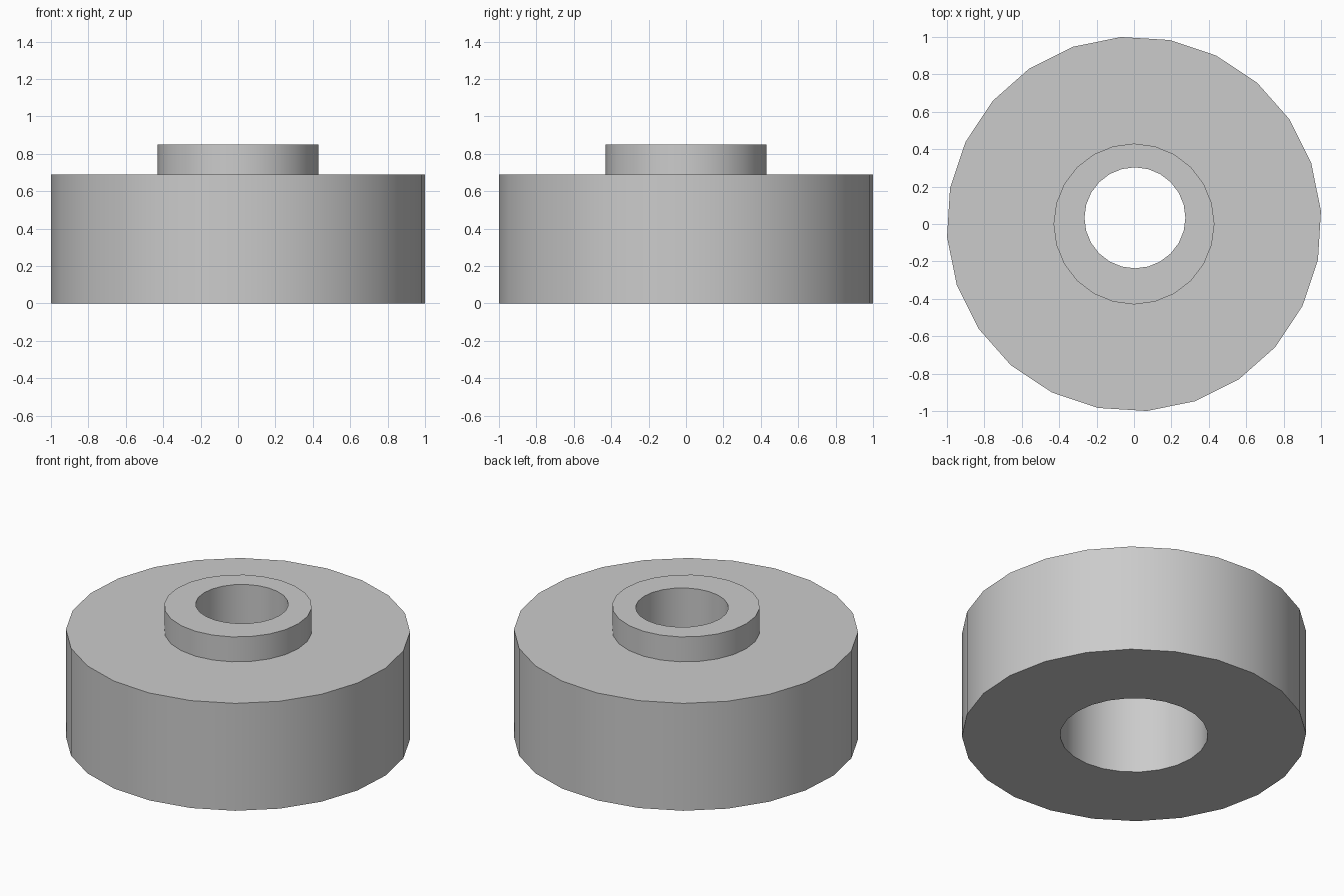
import bpy
import bmesh
from math import cos, sin, radians, tau

SIDES = 24

cube = bpy.data.objects.get("Cube")
if cube:
    bpy.data.objects.remove(cube, do_unlink=True)

grey = bpy.data.materials.new("plain grey")
grey.use_nodes = True
colour = (0.6, 0.6, 0.6, 1)
grey.diffuse_color = colour
grey.node_tree.nodes["Principled BSDF"].inputs["Base Color"].default_value = colour


def loop(bm, radius, z, centre=(0, 0), turn=0):
    """One horizontal ring of vertices."""
    return [bm.verts.new((centre[0] + radius * cos(tau * i / SIDES + turn),
                          centre[1] + radius * sin(tau * i / SIDES + turn), z))
            for i in range(SIDES)]


OUTER, BOSS, HOLE = 1.002, 0.43, 0.27
BODY_TOP, BOSS_TOP, STEP = 0.69, 0.85, 0.53
TURN = radians(4)
HOLE_CENTRE = (0.005, 0.033)

bm = bmesh.new()
rings = [
    # wide body
    loop(bm, OUTER, 0, turn=TURN),
    loop(bm, OUTER, BODY_TOP, turn=TURN),
    # raised boss
    loop(bm, BOSS, BODY_TOP),
    loop(bm, BOSS, BOSS_TOP),
    # narrow, slightly off-centre hole
    loop(bm, HOLE, BOSS_TOP, HOLE_CENTRE),
    loop(bm, HOLE, STEP, HOLE_CENTRE),
    # wider bore from below
    loop(bm, BOSS, STEP),
    loop(bm, BOSS, 0),
]

# Skin between neighbouring rings, closing through the underside
for a, b in zip(rings, rings[1:] + rings[:1]):
    for i in range(SIDES):
        j = (i + 1) % SIDES
        bm.faces.new((a[i], a[j], b[j], b[i]))
bmesh.ops.recalc_face_normals(bm, faces=bm.faces)

mesh = bpy.data.meshes.new("stepped_bushing")
bm.to_mesh(mesh)
bm.free()
mesh.materials.append(grey)
bushing = bpy.data.objects.new("stepped_bushing", mesh)
bpy.context.collection.objects.link(bushing)

# Smooth round walls with crisp rims
bpy.ops.object.select_all(action="DESELECT")
bushing.select_set(True)
bpy.context.view_layer.objects.active = bushing
bpy.ops.object.shade_smooth_by_angle(angle=radians(30))
